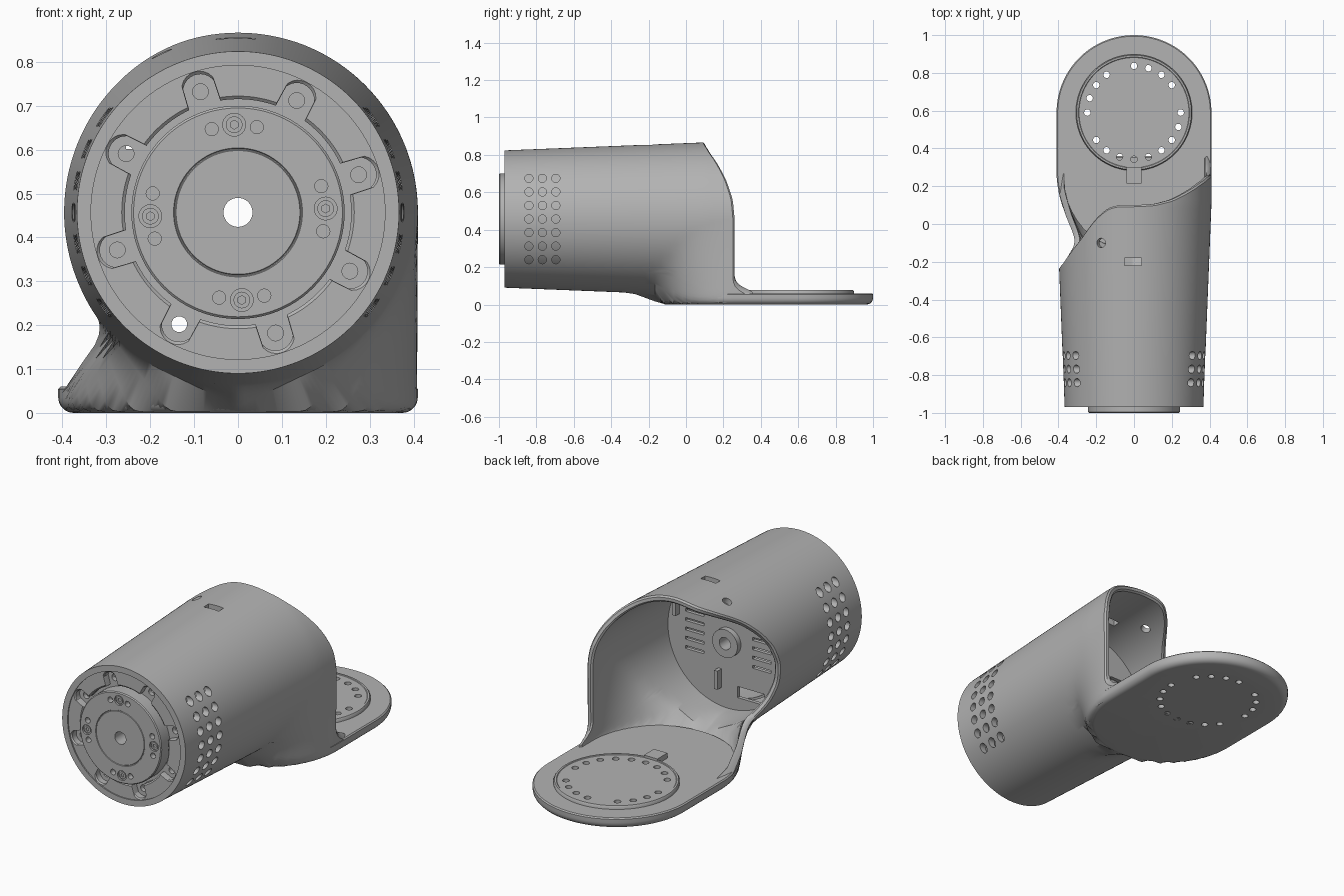
import bpy, bmesh
from math import sin, cos, pi, radians, degrees, sqrt, hypot, atan2, acos, exp, log1p
from mathutils import Matrix

if "Cube" in bpy.data.objects:
    bpy.data.objects.remove(bpy.data.objects["Cube"])

grey = bpy.data.materials.new("plain_grey")
grey.use_nodes = True
grey.diffuse_color = (0.45, 0.45, 0.45, 1)
grey.node_tree.nodes["Principled BSDF"].inputs["Base Color"].default_value = (0.45, 0.45, 0.45, 1)

ZC = 0.457     # height of the barrel axis
FRONT = -0.97  # front end of the barrel
PAD_Y = 0.59   # centre of the round mounting pad
ROT = {"x": Matrix.Rotation(pi / 2, 4, "Y"), "y": Matrix.Rotation(pi / 2, 4, "X"), "z": Matrix()}


def finish(name, bm):
    bmesh.ops.recalc_face_normals(bm, faces=bm.faces)
    mesh = bpy.data.meshes.new(name)
    bm.to_mesh(mesh)
    bm.free()
    mesh.materials.append(grey)
    ob = bpy.data.objects.new(name, mesh)
    bpy.context.collection.objects.link(ob)
    return ob


def skin(name, rows, caps=False):
    """Join closed rings of points; cap the ends or wrap round to the first ring."""
    bm = bmesh.new()
    rings = [[bm.verts.new(p) for p in row] for row in rows]
    n = len(rings[0])
    pairs = list(zip(rings, rings[1:]))
    if caps:
        bm.faces.new(rings[0])
        bm.faces.new(rings[-1])
    else:
        pairs.append((rings[-1], rings[0]))
    for a, b in pairs:
        for i in range(n):
            j = (i + 1) % n
            bm.faces.new((a[i], a[j], b[j], b[i]))
    return finish(name, bm)


def lathe(name, profile, axis="y", caps=False, n=96):
    """Spin (radius, position) pairs; the radius may be a function of angle."""
    rows = []
    for r, h in profile:
        row = []
        for i in range(n):
            a = 2 * pi * i / n
            d = r(a) if callable(r) else r
            row.append((d * cos(a), h, ZC + d * sin(a)) if axis == "y"
                       else (d * cos(a), PAD_Y + d * sin(a), h))
        rows.append(row)
    return skin(name, rows, caps)


def pins(bm, places, axis, r, depth, n=20):
    for p in places:
        bmesh.ops.create_cone(bm, cap_ends=True, segments=n, radius1=r, radius2=r,
                              depth=depth, matrix=Matrix.Translation(p) @ ROT[axis])


def box(bm, p, size):
    bmesh.ops.create_cube(bm, size=1, matrix=Matrix.Translation(p) @ Matrix.Diagonal((*size, 1)))


def cut(ob, bm):
    cutter = finish("cutter", bm)
    cutter.hide_render = True
    mod = ob.modifiers.new("cut", "BOOLEAN")
    mod.operation, mod.solver, mod.object = "DIFFERENCE", "EXACT", cutter
    bpy.context.view_layer.objects.active = ob
    bpy.ops.object.modifier_apply(modifier=mod.name)
    bpy.data.objects.remove(cutter)


def around(r, degs, y):
    return [(r * cos(radians(d)), y, ZC + r * sin(radians(d))) for d in degs]


# Barrel: round section that spreads into the flat foot towards the back
def section(a, y, inset):
    r = min(0.41, 0.367 + 0.04 * (y - FRONT))
    s = min(1, max(0, (y + 0.32) / 0.22))
    h = r + (0.455 - r) * s * s * (3 - 2 * s) - inset
    r -= inset
    w = max(0, sqrt(max(0, 0.408 ** 2 - min(0, y - 0.26) ** 2)) - inset)
    tangent = atan2(w, h) + acos(min(1, r / hypot(w, h)))
    b = abs(a)
    d = r
    if b < tangent:
        side, floor = r / cos(tangent - b), h / max(0.01, cos(b))
        k = 0.018 * w / 0.41 + 1e-4
        d = min(side, floor) - k * log1p(exp(-min(500, abs(side - floor) / k)))
    return (d * sin(a), y, ZC - d * cos(a))


# Back rim: (degrees from the bottom, y) on the cut-away side and the full side
OPEN_SIDE = [(0, .36), (42, .36), (43.5, .28), (45, .1), (47.5, -.05), (54, -.12), (66, -.19),
             (80, -.225), (95, -.23), (110, -.2), (122, -.15), (135, -.08), (150, .03),
             (160, .085), (168, .1), (180, .1)]
FULL_SIDE = [(0, .36), (44.5, .36), (46, .31), (48, .275), (51, .26), (90, .26), (105, .25),
             (121, .215), (150, .13), (165, .105), (180, .1)]


def lookup(deg):
    deg = (deg + 180) % 360 - 180
    table = OPEN_SIDE if deg < 0 else FULL_SIDE
    deg = abs(deg)
    for (a, p), (b, q) in zip(table, table[1:]):
        if deg <= b:
            return p + (q - p) * (deg - a) / (b - a)
    return table[-1][1]


def rim(a):
    spread = 0.5 if abs(degrees(a)) < 60 else 3
    return sum(lookup(degrees(a) + spread * k) for k in (-1, -.5, 0, .5, 1)) / 5


angles = [-pi + 2 * pi * (i + 0.5) / 240 for i in range(240)]
steps = [1 - (1 - i / 28) ** 1.5 for i in range(29)]
wall = 0.032
path = [(0, t, 0) for t in steps] + [(wall * .25, 1, .009), (wall * .75, 1, .009)]
path += [(wall, t, 0) for t in reversed(steps)]
rows = [[section(a, FRONT + (rim(a) - 0.009 - FRONT) * t + dy, inset) for a in angles]
        for inset, t, dy in path]
barrel = skin("barrel_shell", rows)

# Vent holes, top slot and top pin hole
bm = bmesh.new()
pins(bm, [(0, -0.84 + 0.072 * i, ZC + 0.0725 * j) for i in range(3) for j in range(-3, 4)],
     "x", 0.022, 1.2)
box(bm, (-0.005, -0.2, 0.85), (0.09, 0.04, 0.2))
bmesh.ops.create_cone(bm, cap_ends=True, segments=24, radius1=0.025, radius2=0.025, depth=0.2,
                      matrix=Matrix.Translation((-0.175, -0.1, 0.82)) @ Matrix.Rotation(-0.45, 4, "Y"))
cut(barrel, bm)


# Foot plate: rounded slab with a soft lower edge
def slab_ring(inset, z, n=96):
    ring = []
    for i in range(n):
        a = 2 * pi * (i + 0.5) / n
        r = 0.41 - inset
        ring.append((r * cos(a), (PAD_Y if sin(a) > 0 else 0.27) + r * sin(a), z))
    return ring


R = 0.035
slab = [(R * (1 - sin(a)), R * (1 - cos(a))) for a in (i * pi / 10 for i in range(6))]
foot = skin("foot_plate", [slab_ring(*p) for p in slab + [(0, 0.054), (0.006, 0.06)]], caps=True)

# Round mounting pad with its ring of through holes and a locating tab
pad = lathe("mounting_pad", [(0.308, 0.05), (0.308, 0.07), (0.303, 0.078), (0.294, 0.078),
                             (0.291, 0.075)], "z", caps=True)
hole_degs = [d for d in range(0, 360, 18) if d not in (18, 108, 198)]
for part in (foot, pad):
    bm = bmesh.new()
    pins(bm, [(0.247 * cos(radians(d)), PAD_Y + 0.247 * sin(radians(d)), 0.05) for d in hole_degs],
         "z", 0.017, 0.3)
    cut(part, bm)
bm = bmesh.new()
box(bm, (0, 0.258, 0.07), (0.08, 0.085, 0.036))
finish("locating_tab", bm)

# Front cap with an eight-lobed pocket
LOBES = [17.3 + 45 * k for k in range(8)]


def lobed(extra):
    def radius(a):
        best = 0.258
        for d in LOBES:
            off = a - radians(d)
            x = 0.288 * sin(off)
            if cos(off) > 0 and abs(x) < 0.04:
                best = max(best, 0.288 * cos(off) + sqrt(0.04 ** 2 - x * x))
        return best + extra
    return radius


cap = lathe("front_cap", [(0.06, -0.9), (0.35, -0.9), (0.35, -0.967), (0.344, -0.963),
                          (lobed(0.007), -0.963), (lobed(0), -0.957), (lobed(0), -0.925),
                          (0.06, -0.925)], n=240)
bm = bmesh.new()
pins(bm, around(0.288, LOBES, -0.92), "y", 0.018, 0.1)
cut(cap, bm)

# Output flange with grouped screws and dowel holes
flange = lathe("output_flange", [(0.033, -0.915), (0.243, -0.915), (0.243, -0.995), (0.238, -1),
                                 (0.147, -1), (0.145, -0.997), (0.143, -0.997), (0.141, -1),
                                 (0.033, -1)])
screw_degs = [92.5 + 90 * k for k in range(4)]
bm = bmesh.new()
pins(bm, around(0.2, screw_degs, -1), "y", 0.026, 0.02, 24)
pins(bm, around(0.199, [d + s for d in screw_degs for s in (-15, 15)], -1), "y", 0.015, 0.06)
cut(flange, bm)
bm = bmesh.new()
pins(bm, around(0.2, screw_degs, -0.99), "y", 0.019, 0.012)
screws = finish("flange_screws", bm)
bm = bmesh.new()
pins(bm, around(0.2, screw_degs, -0.996), "y", 0.01, 0.012, 6)
cut(screws, bm)

# Inner drive: housing, hollow axle and rear bulkhead
lathe("drive_housing", [(0.31, -0.905), (0.322, -0.905), (0.322, -0.4), (0.31, -0.4)])
lathe("hollow_axle", [(0.033, -0.93), (0.075, -0.93), (0.075, -0.33), (0.033, -0.33)])
bulkhead = lathe("rear_bulkhead", [(0.06, -0.38), (0.366, -0.38), (0.366, -0.36), (0.06, -0.36)])
bm = bmesh.new()
for k in range(6):
    for x in (-0.2, 0.2):
        box(bm, (x, -0.37, 0.36 + 0.05 * k), (0.11, 0.1, 0.016))
box(bm, (-0.135, -0.37, 0.2), (0.16, 0.1, 0.06))
cut(bulkhead, bm)
bm = bmesh.new()
for x, z in ((0.05, 0.25), (0.3, 0.58)):
    box(bm, (x, -0.345, z), (0.02, 0.04, 0.1))
finish("bulkhead_ribs", bm)

# Smooth curved faces, keep hard edges
for ob in list(bpy.context.collection.objects):
    if ob.type == "MESH" and grey.name in ob.data.materials:
        bpy.ops.object.select_all(action="DESELECT")
        ob.select_set(True)
        bpy.context.view_layer.objects.active = ob
        bpy.ops.object.shade_smooth_by_angle(angle=radians(32))
